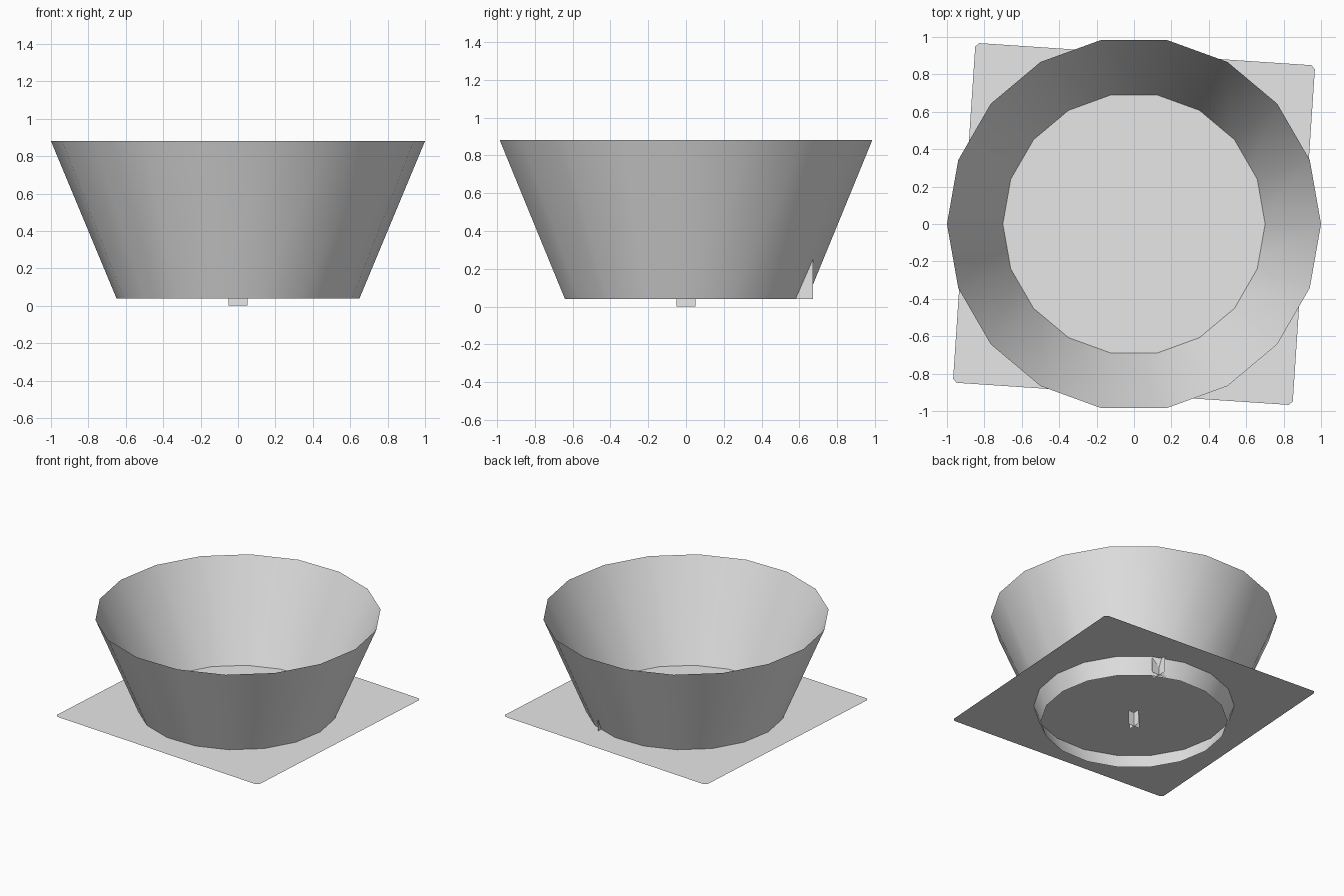
import bpy, bmesh, math

if "Cube" in bpy.data.objects:
    bpy.data.objects.remove(bpy.data.objects["Cube"], do_unlink=True)

GREY = (0.8, 0.8, 0.8, 1)
grey = bpy.data.materials.new("plain_grey")
grey.use_nodes = True
grey.diffuse_color = GREY
grey.node_tree.nodes["Principled BSDF"].inputs["Base Color"].default_value = GREY


def add_object(name, bm, location=(0, 0, 0)):
    mesh = bpy.data.meshes.new(name)
    bm.to_mesh(mesh)
    bm.free()
    obj = bpy.data.objects.new(name, mesh)
    obj.location = location
    mesh.materials.append(grey)
    bpy.context.collection.objects.link(obj)
    return obj


# Open flared bowl wall
bottom, top, sides = 0.04, 0.88, 18
bm = bmesh.new()
rings = []
for radius, z in ((0.65, bottom), (1.0, top)):
    angles = [math.tau * i / sides for i in range(sides)]
    rings.append([bm.verts.new((radius * math.cos(a), radius * math.sin(a), z)) for a in angles])
low, high = rings
for i in range(sides):
    j = (i + 1) % sides
    bm.faces.new((low[i], low[j], high[j], high[i]))
wall = add_object("bowl_wall", bm)
bpy.ops.object.select_all(action="DESELECT")
wall.select_set(True)
bpy.context.view_layer.objects.active = wall
bpy.ops.object.shade_smooth_by_angle(angle=math.radians(30))

# Thin square sheet with clipped corners, closing the bowl a little above its rim
half, clip = 0.91, 0.02
bm = bmesh.new()
corners = []
for i in range(4):
    turn = math.tau * i / 4 - math.radians(3.8)
    for x, y in ((half, half - clip), (half - clip, half)):
        corners.append(bm.verts.new((x * math.cos(turn) - y * math.sin(turn),
                                     x * math.sin(turn) + y * math.cos(turn), 0)))
bm.faces.new(corners)
add_object("floor_sheet", bm, (0, 0, 0.163))


# Small upright pegs, each made from two crossed sheets
def crossed_peg(name, location, reach, height):
    bm = bmesh.new()
    for dx, dy in ((reach, 0), (0, reach)):
        bm.faces.new([bm.verts.new((s * dx, s * dy, z))
                      for s, z in ((-1, 0), (1, 0), (1, height), (-1, height))])
    add_object(name, bm, location)


crossed_peg("centre_peg", (0, 0, 0), 0.05, 0.11)
crossed_peg("rim_peg", (0.28, 0.607, bottom), 0.065, 0.21)
